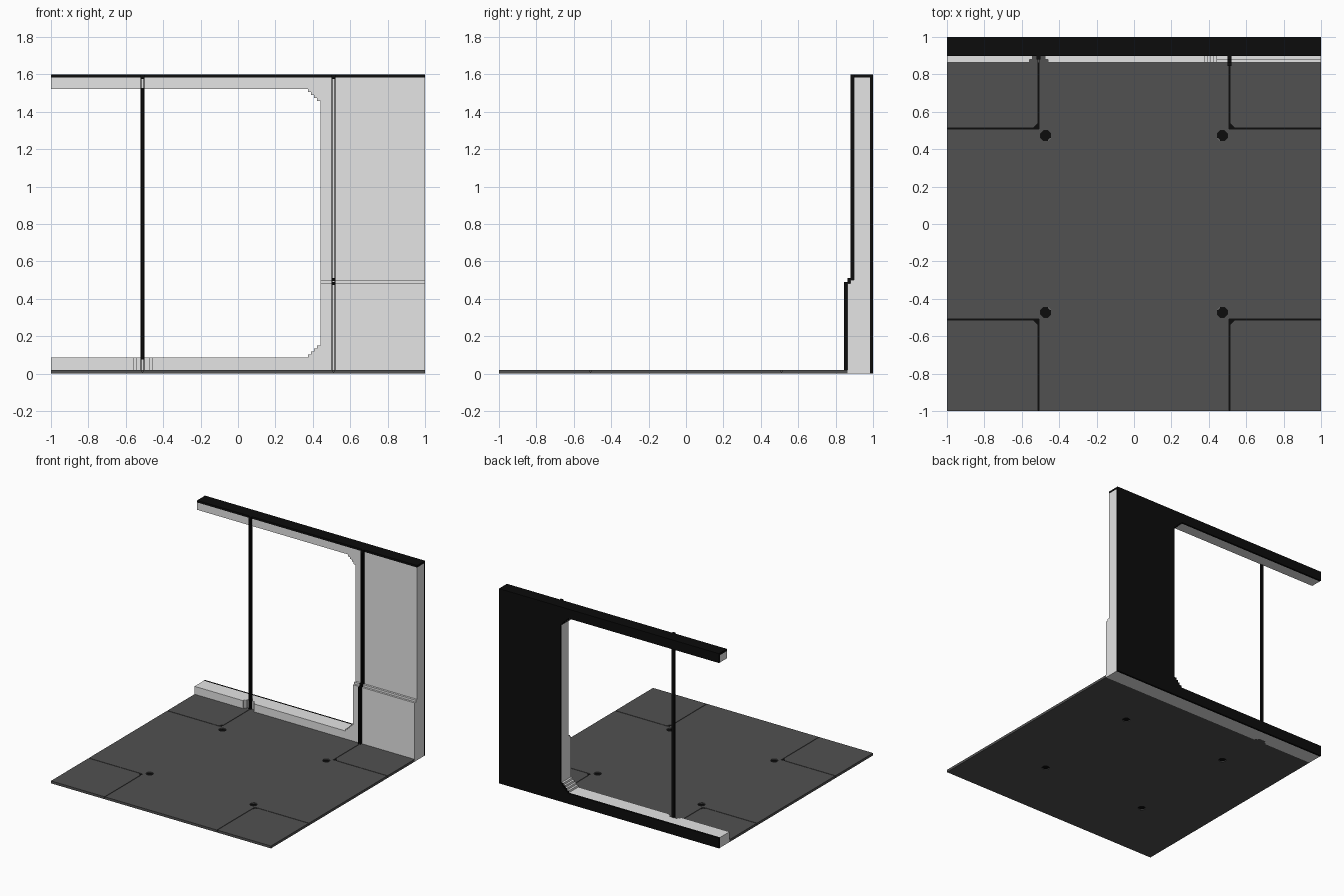
import bpy, bmesh, math

cube = bpy.data.objects.get("Cube")
if cube:
    bpy.data.objects.remove(cube, do_unlink=True)


def material(name, rgb):
    m = bpy.data.materials.new(name)
    m.use_nodes = True
    m.diffuse_color = (*rgb, 1)
    m.node_tree.nodes["Principled BSDF"].inputs["Base Color"].default_value = (*rgb, 1)
    return m


LIGHT = material("light_grey", (0.78, 0.78, 0.78))
FLOOR = material("dark_grey", (0.083, 0.083, 0.083))
BLACK = material("black", (0.0035, 0.0035, 0.0035))

# Which coordinate each of (u, v, depth) becomes
AXES = {"x": lambda u, v, d: (d, u, v),
        "y": lambda u, v, d: (u, d, v),
        "z": lambda u, v, d: (u, v, d)}


def slab(name, loops, axis, lo, hi, mat):
    """Flat outlines (inner loops become holes) extruded from lo to hi along an axis."""
    cu = bpy.data.curves.new(name + "_outline", "CURVE")
    cu.dimensions = "2D"
    cu.fill_mode = "BOTH"
    cu.extrude = (hi - lo) / 2
    for loop in loops:
        sp = cu.splines.new("POLY")
        sp.points.add(len(loop) - 1)
        for p, (u, v) in zip(sp.points, loop):
            p.co = (u, v, 0, 1)
        sp.use_cyclic_u = True
        sp.use_smooth = False
    tmp = bpy.data.objects.new(name + "_outline", cu)
    bpy.context.collection.objects.link(tmp)
    me = bpy.data.meshes.new_from_object(
        tmp.evaluated_get(bpy.context.evaluated_depsgraph_get()))
    bpy.data.objects.remove(tmp, do_unlink=True)
    bpy.data.curves.remove(cu)
    bm = bmesh.new()
    bm.from_mesh(me)
    mid = (lo + hi) / 2
    for v in bm.verts:
        v.co = AXES[axis](v.co.x, v.co.y, v.co.z + mid)
    bmesh.ops.remove_doubles(bm, verts=bm.verts, dist=1e-5)
    bmesh.ops.recalc_face_normals(bm, faces=bm.faces)
    for f in bm.faces:
        f.smooth = False
        f.material_index = 0
    bm.to_mesh(me)
    bm.free()
    me.name = name
    me.materials.clear()
    me.materials.append(mat)
    ob = bpy.data.objects.new(name, me)
    bpy.context.collection.objects.link(ob)
    return ob


def rect(u0, v0, u1, v1):
    return [(u0, v0), (u1, v0), (u1, v1), (u0, v1)]


def box(name, x, y, z, mat):
    return slab(name, [rect(x[0], y[0], x[1], y[1])], "z", z[0], z[1], mat)


# Main levels
S = 0.0165                     # stair step size
FT = 0.02                      # floor top
SILL, HEAD, ROOF = 0.085, 1.523, 1.583
JAMB = 0.44
F_LOW, F_MID, F_UP = 0.864, 0.88, 0.897   # wall front faces
BACK = 0.985
POST = 0.51


# Stepped corner of the opening, from the sill up to the jamb
def stairs():
    pts = [(JAMB - 4 * S, SILL)]
    for i in range(4):
        u, v = JAMB - (4 - i) * S, SILL + (i + 1) * S
        pts += [(u, v), (u + S, v)]
    return pts


low = stairs()
high = [(u, SILL + HEAD - v) for u, v in reversed(low)]
wall_c = [(-1, 0), (1, 0), (1, ROOF), (-1, ROOF), (-1, HEAD)] + high[::-1] + low[::-1] + [(-1, SILL)]
wall_black = [(u, 1.6 if v == ROOF else v) for u, v in wall_c]

# Wall with opening, black back skin and roof strip
slab("wall", [wall_c], "y", F_UP, BACK, LIGHT)
slab("wall_back_skin", [wall_black], "y", BACK, 1.0, BLACK)
box("roof_strip", (-1, 1), (F_UP, BACK), (ROOF, 1.6), BLACK)

# Thicker lower part of the wall, in two stepped layers
for name, y0, y1, top in (("wainscot_back", F_MID, F_UP, 0.50),
                          ("wainscot_front", F_LOW, F_MID, 0.483)):
    slab(name, [[(JAMB - 4 * S, 0), (1, 0), (1, top), (JAMB, top)] + low[::-1]],
         "y", y0, y1, LIGHT)

# Sill ledge with a stepped notch around the free post
notch = [(-POST - 0.05, F_LOW), (-POST - 0.05, F_MID), (-POST - 0.034, F_MID),
         (-POST - 0.034, F_UP), (-POST + 0.034, F_UP), (-POST + 0.034, F_MID),
         (-POST + 0.05, F_MID), (-POST + 0.05, F_LOW)]
end = JAMB - 4 * S
slab("sill_ledge", [[(-1, F_LOW)] + notch + [(end, F_LOW), (end, F_UP), (-1, F_UP)]],
     "z", 0, SILL, LIGHT)

# Floor: lower sheet and grooved upper panels, with four round holes
HOLE = 0.472
G = 0.0025                     # half groove width
C = 0.03                       # groove corner cut
signs = [(sx, sy) for sx in (-1, 1) for sy in (-1, 1)]


def ring(cx, cy, r):
    return [(cx + r * math.cos(math.radians(22.5 + 45 * i)),
             cy + r * math.sin(math.radians(22.5 + 45 * i))) for i in range(8)]


holes = [ring(sx * HOLE, sy * HOLE, 0.029) for sx, sy in signs]
back_edge = [(1, F_LOW)] + notch[::-1] + [(-1, F_LOW)]
slab("floor_sheet", [[(-1, -1), (1, -1)] + back_edge] + holes, "z", 0, 0.006, FLOOR)

a = POST - G
inner_notch = [(-a, F_UP)] + [p for p in notch[::-1] if p[0] > -a]
inner_notch = [(a, F_LOW)] + inner_notch[1:] + [(-a, F_UP)]
cross = [(-a, -1), (a, -1), (a, -a), (1, -a), (1, a), (a, a)] + inner_notch + \
        [(-a, a), (-1, a), (-1, -a), (-a, -a)]
slab("floor_cross_panel", [cross] + holes, "z", 0.006, FT, FLOOR)

b = POST + G
for sx, sy in signs:
    side = ("left" if sx > 0 else "right") + ("_back" if sy > 0 else "_front")
    ye = F_LOW if sy > 0 else -1
    outline = [(sx * b, sy * (b + C)), (sx * (b + C), sy * b), (sx, sy * b), (sx, ye)]
    if sx < 0 and sy > 0:
        outline += [p for p in notch if p[0] < -b] + [(-b, F_UP)]
    else:
        outline += [(sx * b, ye)]
    slab("floor_panel_" + side, [outline], "z", 0.006, FT, FLOOR)
    # black groove bottoms, corner and hole plug
    xs, ys = sorted((sx * a, sx)), sorted((sy * b, ye))
    box("groove_x_" + side, xs, sorted((sy * a, sy * b)), (0.006, 0.009), BLACK)
    box("groove_y_" + side, sorted((sx * a, sx * b)), ys, (0.006, 0.009), BLACK)
    slab("groove_corner_" + side,
         [[(sx * b, sy * b), (sx * (b + C), sy * b), (sx * b, sy * (b + C))]],
         "z", 0.006, 0.016, BLACK)
    slab("hole_plug_" + side, [ring(sx * HOLE, sy * HOLE, 0.0289)], "z", 0.006, 0.011, BLACK)

# Posts: open-fronted channels made of two thin cheeks
W, T = 0.0105, 0.005
P_UP, P_MID, P_LOW = F_UP - 0.017, F_MID - 0.017, F_LOW - 0.018
free_side = [rect(P_UP, FT, F_UP + 0.003, 1.6)]
wall_side = [[(P_LOW, FT), (F_LOW, FT), (F_LOW, 0.483), (F_MID, 0.483), (F_MID, 0.5),
              (F_UP, 0.5), (F_UP, 1.6), (P_UP, 1.6), (P_UP, 0.51), (P_MID, 0.51),
              (P_MID, 0.49), (P_LOW, 0.49)]]
for name, cx, prof in (("free_post", -POST, free_side), ("wall_post", POST, wall_side)):
    for tag, s in (("right", -1), ("left", 1)):
        lo, hi = sorted((cx + s * W, cx + s * (W - T)))
        slab(f"{name}_{tag}_cheek", prof, "x", lo, hi, BLACK)
    box(name + "_cap", (cx - W, cx + W), (P_UP, F_UP), (1.575, 1.6), BLACK)
box("free_post_web", (-POST - W, -POST + W), (F_UP - 0.006, F_UP + 0.003), (0.075, HEAD + 0.004), BLACK)

# Small caps where the wall post steps forward
box("wall_post_step_upper", (POST - W, POST + W), (P_MID, F_MID), (0.495, 0.51), BLACK)
box("wall_post_step_lower", (POST - W, POST + W), (P_LOW, F_LOW), (0.475, 0.49), BLACK)
